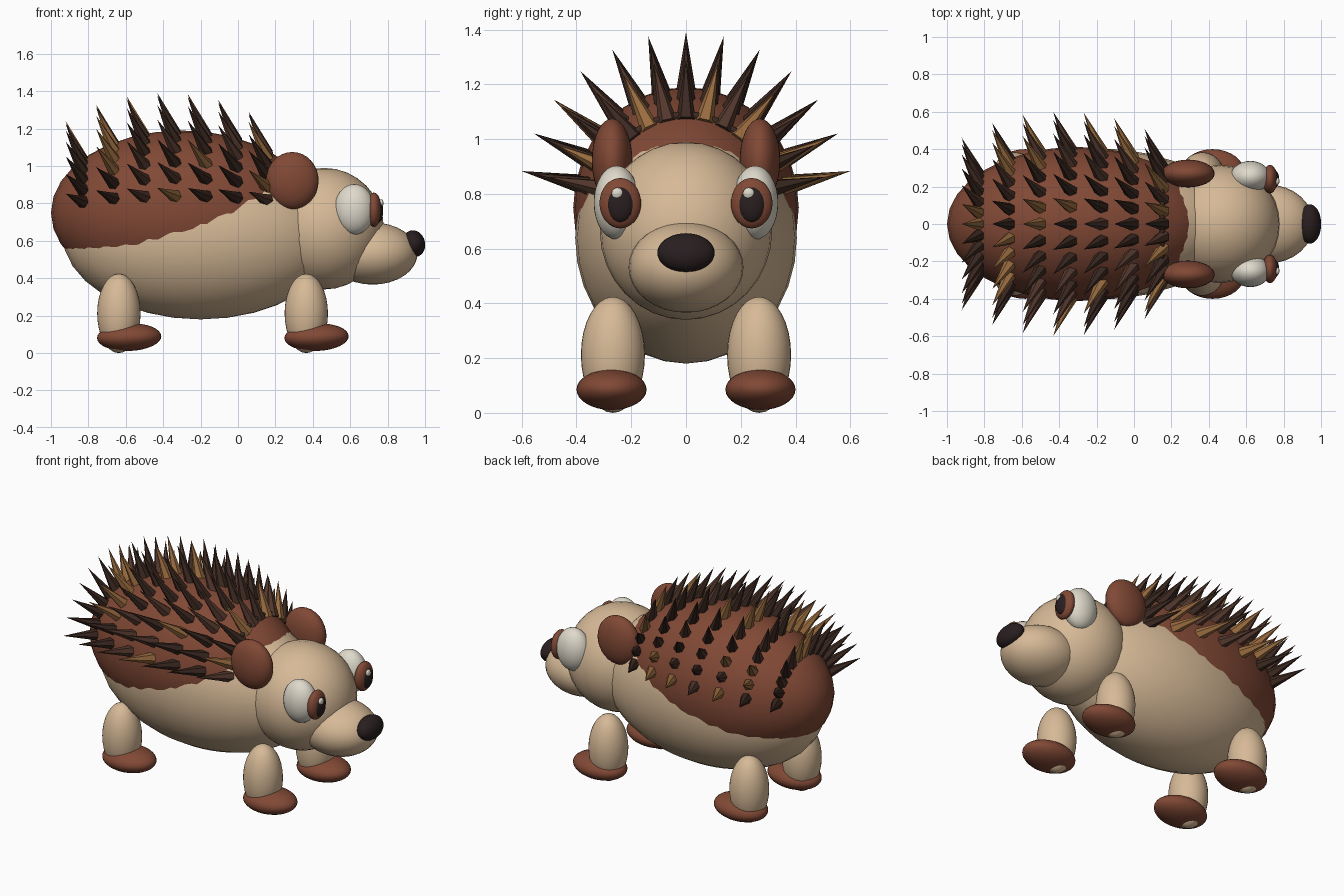
import bpy, bmesh, math, random
from mathutils import Vector, Matrix

random.seed(4)
if "Cube" in bpy.data.objects:
    bpy.data.objects.remove(bpy.data.objects["Cube"], do_unlink=True)


def material(name, r, g, b):
    m = bpy.data.materials.new(name)
    m.use_nodes = True
    m.diffuse_color = (r, g, b, 1)
    m.node_tree.nodes["Principled BSDF"].inputs["Base Color"].default_value = (r, g, b, 1)
    return m


cream = material("cream skin", 0.68, 0.49, 0.31)
brown = material("reddish brown", 0.22, 0.066, 0.036)
black = material("nose black", 0.022, 0.013, 0.014)
white = material("eye white", 0.74, 0.70, 0.60)
dark_spine = material("dark spine", 0.045, 0.022, 0.015)
mid_spine = material("mid spine", 0.085, 0.038, 0.026)
tan_spine = material("tan spine", 0.32, 0.15, 0.05)


def ellipsoid(name, centre, radii, mat, tilt=0, segments=32, rings=16):
    """Smooth ellipsoid, tilt in degrees about the side-to-side axis."""
    bpy.ops.mesh.primitive_uv_sphere_add(segments=segments, ring_count=rings, radius=1,
                                         location=centre,
                                         rotation=(0, math.radians(tilt), 0))
    ob = bpy.context.object
    ob.name = name
    ob.scale = radii
    ob.data.materials.append(mat)
    bpy.ops.object.shade_smooth()
    return ob


# Body, brown back shell and head
SHELL_C = Vector((-0.30, 0, 0.75))
SHELL_R = Vector((0.70, 0.412, 0.44))
ellipsoid("body", (-0.20, 0, 0.64), (0.74, 0.405, 0.46), cream)
ellipsoid("back_shell", SHELL_C, SHELL_R, brown)
ellipsoid("head", (0.46, 0, 0.665), (0.32, 0.315, 0.325), cream)
ellipsoid("muzzle", (0.72, 0, 0.532), (0.24, 0.21, 0.166), cream)
ellipsoid("nose", (0.94, 0, 0.585), (0.06, 0.105, 0.072), black, tilt=-15)

# Eyes and ears on both sides
for side, s in (("left", 1), ("right", -1)):
    ellipsoid(side + "_eyeball", (0.622, s * 0.253, 0.768), (0.107, 0.084, 0.135), white)
    ellipsoid(side + "_iris", (0.727, s * 0.24, 0.766), (0.04, 0.076, 0.092), brown)
    ellipsoid(side + "_pupil", (0.75, s * 0.24, 0.762), (0.026, 0.048, 0.065), black)
    ellipsoid(side + "_eye_glint", (0.766, s * 0.24 - 0.011, 0.802),
              (0.012, 0.021, 0.021), white, segments=16, rings=8)
    ellipsoid(side + "_ear", (0.29, s * 0.27, 0.922), (0.141, 0.074, 0.153), brown)

# Legs and feet
for end, x in (("front", 0.365), ("back", -0.637)):
    for side, s in (("left", 1), ("right", -1)):
        ellipsoid(f"{end}_{side}_leg", (x, s * 0.267, 0.212), (0.116, 0.117, 0.212), cream)
        ellipsoid(f"{end}_{side}_foot", (x + 0.055, s * 0.272, 0.085),
                  (0.172, 0.128, 0.074), brown, tilt=-2)


def shell_point(x, angle):
    """Point on the shell at x, angle measured from straight up."""
    k = math.sqrt(1 - ((x - SHELL_C.x) / SHELL_R.x) ** 2)
    return Vector((x, SHELL_R.y * k * math.sin(angle),
                   SHELL_C.z + SHELL_R.z * k * math.cos(angle)))


# Spines: fans of six-sided cones leaning backwards
bm = bmesh.new()
for i in range(7):
    for j in range(-6, 7):
        angle = math.radians(13 * j)
        base = shell_point(-0.83 + 0.163 * i, angle)
        direction = Vector((-0.45, math.sin(angle), math.cos(angle))).normalized()
        turn = Vector((0, 0, 1)).rotation_difference(direction).to_matrix().to_4x4()
        place = Matrix.Translation(base + direction * 0.1) @ turn
        cone = bmesh.ops.create_cone(bm, cap_ends=True, segments=6, radius1=0.037,
                                     radius2=0, depth=0.245, matrix=place)
        colour = random.choices((0, 1, 2), (5, 3, 2))[0]
        for f in {f for v in cone["verts"] for f in v.link_faces}:
            f.material_index = colour
mesh = bpy.data.meshes.new("spines")
bm.to_mesh(mesh)
bm.free()
for m in (dark_spine, mid_spine, tan_spine):
    mesh.materials.append(m)
bpy.context.collection.objects.link(bpy.data.objects.new("spines", mesh))

# Thin dark ridge across the front of the spines
curve = bpy.data.curves.new("spine_front_ridge", "CURVE")
curve.dimensions = "3D"
curve.bevel_depth = 0.014
curve.bevel_resolution = 2
curve.use_fill_caps = True
line = curve.splines.new("POLY")
line.points.add(12)
for n, p in enumerate(line.points):
    p.co = (*shell_point(0.15, math.radians(-36 + 6 * n)), 1)
curve.materials.append(dark_spine)
bpy.context.collection.objects.link(bpy.data.objects.new("spine_front_ridge", curve))
